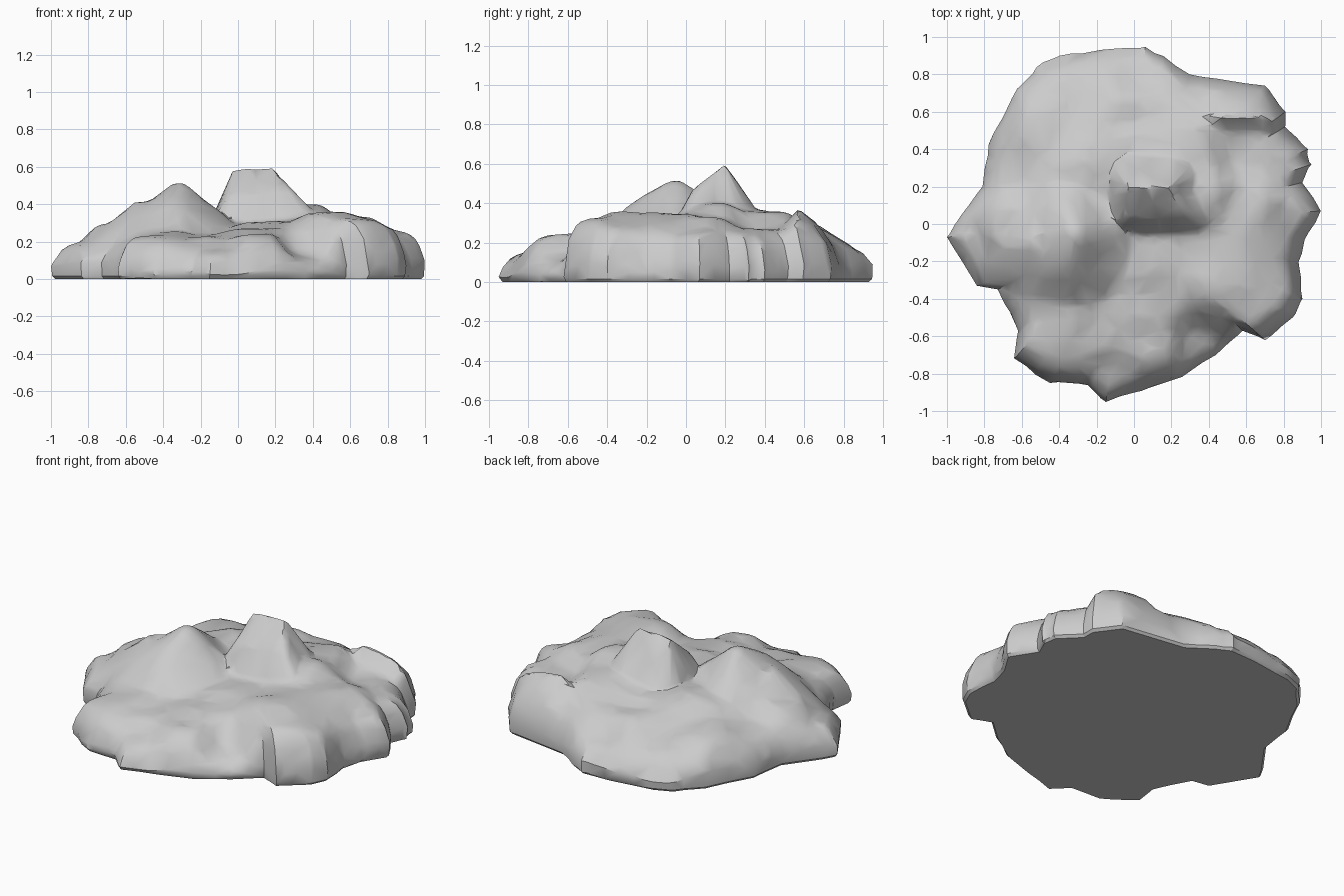
import bpy, bmesh, math
from mathutils import Vector, noise

if "Cube" in bpy.data.objects:
    bpy.data.objects.remove(bpy.data.objects["Cube"])

# Plan outline of the mound, counter-clockwise from the right
OUTLINE = [(1, .07), (.9, .22), (.95, .32), (.93, .4), (.81, .52), (.81, .6), (.7, .74), (.3, .8),
           (.06, .95), (-.1, .94), (-.4, .9), (-.52, .84), (-.65, .68), (-.78, .42),
           (-.81, .2), (-.95, .01), (-1, -.07), (-.95, -.15), (-.84, -.33), (-.73, -.35),
           (-.62, -.57), (-.64, -.72), (-.45, -.85), (-.25, -.86), (-.15, -.95), (0, -.9),
           (.25, -.82), (.45, -.69), (.58, -.57), (.7, -.62), (.85, -.5), (.9, -.4),
           (.88, -.2), (.93, -.05)]

# Ledge and boulder-top heights
LEDGES = [(.9, .05, .27), (.83, -.35, .3), (.65, -.46, .32), (.48, -.3, .35), (.6, .1, .34),
          (.85, .3, .25), (.6, .4, .26), (0, .6, .28), (0, .85, .2), (-.4, .8, .2),
          (-.5, .5, .27), (-.7, .3, .23), (0, .42, .34), (-.3, .25, .34), (-.53, -.08, .4),
          (-.68, -.05, .29), (-.9, -.1, .2), (-.75, -.28, .2), (-.5, -.65, .22),
          (-.2, -.6, .23), (-.1, -.83, .16), (.12, -.66, .25), (.34, -.66, .13),
          (-.3, -.44, .26), (.1, -.45, .28), (.12, -.2, .32), (-.1, -.17, .29),
          (.38, .15, .41), (.5, .75, .25), (.3, .35, .36)]


def ledge_height(x, y):
    total = weight = 0
    for px, py, h in LEDGES:
        w = 1 / ((x - px) ** 2 + (y - py) ** 2 + .003) ** 1.8
        total += w * h
        weight += w
    return total / weight


def soft_max(a, b, r=.03):
    k = max(r - abs(a - b), 0) / r
    return max(a, b) + k * k * r / 4


def height(x, y):
    h = ledge_height(x, y)
    p = Vector((x, y, .3))
    # rounded blocks with creases between them
    h += .02 - .13 * noise.voronoi(p * 3.2)[0][0] / 3.2
    h += .016 * noise.noise(p * 6)
    # main peak: flat-topped crag with a blocky front
    west = max(-.03 - x, 0) * 2.2
    east = max(x - .19 - max(.17 - y, 0) * .6, 0) * 1.5
    dy = (.19 - y) * .85 if y < .19 else (y - .2) * 1.45
    if y < .03:
        dy += (.03 - y) * .9
    main = .59 - math.hypot(west + east, max(dy, 0)) - .1 * max(.08 - x, 0) + .012 * noise.noise(p * 9)
    # second peak: broad rounded cone, gentle to the back left
    ex, ey = x + .32, y + .06
    d = math.hypot(ex * (1.05 if ex > 0 else .95), ey * (.9 if ey < 0 else .95))
    second = .53 - .9 * (math.sqrt(d * d + .003) - .045) + .03 * noise.noise(p * 5)
    # shoulder left of the second peak
    shoulder = .41 - .8 * max(math.hypot(x + .5, y + .1) - .05, 0)
    # tilted slab with a cliff on its front edge
    slab = .37 - .6 * max(y - .57, 0) - .12 * max(x - .5, 0)
    slab -= 1.1 * max(.57 - y, 0) + .9 * max(.45 - x, 0) + .8 * max(x - .76, 0)
    return soft_max(soft_max(h, main), soft_max(soft_max(second, shoulder), slab))


# Outline subdivided into rays, with a little roughness between corners
rays = []
for i, a in enumerate(OUTLINE):
    b = OUTLINE[(i + 1) % len(OUTLINE)]
    for k in range(5):
        r = Vector(a).lerp(Vector(b), k / 5)
        if k:
            r *= 1 + .015 * noise.noise(Vector((r.x * 9, r.y * 9, 2)))
        rays.append(r)

# Rings from centre to rim, then undercut to a flat underside
bm = bmesh.new()
N = 60
centre = bm.verts.new((0, 0, height(0, 0)))
rings = []
for i in range(1, N + 1):
    s = math.sin(math.pi / 2 * i / N)
    ring = []
    for r in rays:
        x, y = r * s
        gentle = max((r.y - r.x) / 1.5, -r.y * .8 - abs(r.x) * .4, 0)
        k = 17 - 7 * min(gentle, 1)
        edge = max(0, 1 - s ** k) ** .6
        rim = .07 + .05 * noise.noise(Vector((r.x * 4, r.y * 4, 7)))
        if r.y < -.6:
            rim *= .5
        z = rim + (height(x, y) - rim) * edge
        # chipped rocky walls
        chip = 1 - .035 * s ** 14 * (1 - s ** 60) * noise.voronoi(Vector((x, y, z)) * 5)[0][0]
        ring.append(bm.verts.new((x * chip, y * chip, z)))
    rings.append(ring)
for s, z in ((.995, .015), (.98, 0)):
    rings.append([bm.verts.new((r.x * s, r.y * s, z)) for r in rays])

n = len(rays)
for j in range(n):
    bm.faces.new((centre, rings[0][j], rings[0][(j + 1) % n]))
for a, b in zip(rings, rings[1:]):
    for j in range(n):
        m = (j + 1) % n
        bm.faces.new((a[j], b[j], b[m], a[m]))
bm.faces.new(list(reversed(rings[-1])))
bmesh.ops.recalc_face_normals(bm, faces=bm.faces)

mesh = bpy.data.meshes.new("rock_mound")
bm.to_mesh(mesh)
bm.free()
rock = bpy.data.objects.new("rock_mound", mesh)
bpy.context.collection.objects.link(rock)

# Simplify into facets, then smooth stone with hard creases
bpy.context.view_layer.objects.active = rock
rock.select_set(True)
facets = rock.modifiers.new("facets", 'DECIMATE')
facets.ratio = .1
bpy.ops.object.modifier_apply(modifier="facets")
bpy.ops.object.shade_smooth_by_angle(angle=math.radians(32))
